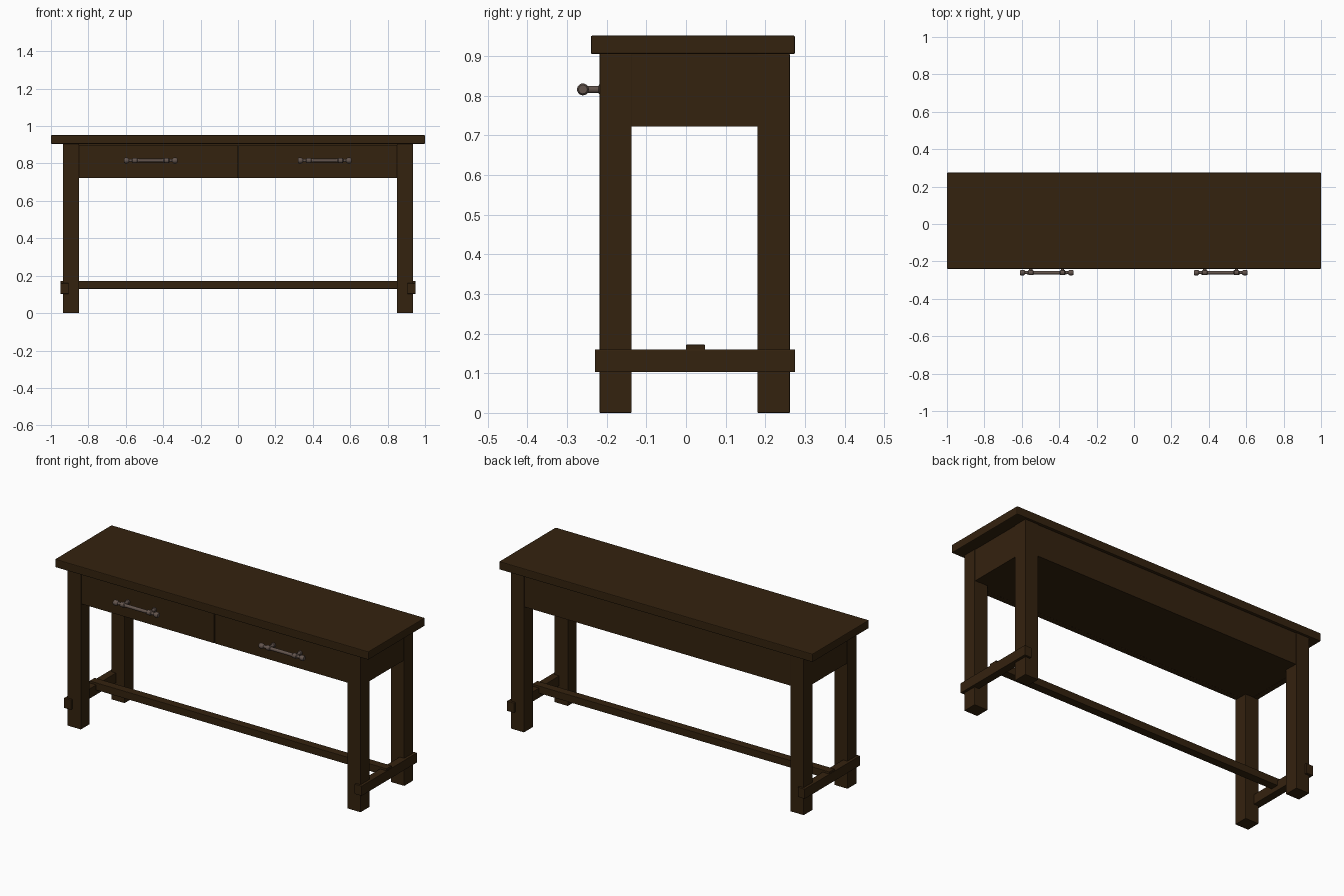
import bpy, bmesh, math
from mathutils import Matrix

if "Cube" in bpy.data.objects:
    bpy.data.objects.remove(bpy.data.objects["Cube"])


def material(name, rgb):
    m = bpy.data.materials.new(name)
    m.diffuse_color = (*rgb, 1)
    m.use_nodes = True
    m.node_tree.nodes["Principled BSDF"].inputs["Base Color"].default_value = m.diffuse_color
    return m


WOOD = material("dark_wood", (0.034, 0.016, 0.0045))
METAL = material("aged_metal", (0.125, 0.09, 0.075))


def finish(bm, name, mat):
    me = bpy.data.meshes.new(name)
    bmesh.ops.recalc_face_normals(bm, faces=bm.faces)
    bm.to_mesh(me)
    bm.free()
    me.materials.append(mat)
    ob = bpy.data.objects.new(name, me)
    bpy.context.collection.objects.link(ob)
    return ob


def box(name, x, y, z, bevel=0.0):
    bm = bmesh.new()
    size = [b - a for a, b in (x, y, z)]
    mid = [(a + b) / 2 for a, b in (x, y, z)]
    bmesh.ops.create_cube(bm, size=1, matrix=Matrix.Translation(mid) @ Matrix.Diagonal((*size, 1)))
    ob = finish(bm, name, WOOD)
    if bevel:
        mod = ob.modifiers.new("soft_edge", "BEVEL")
        mod.width = bevel
        mod.segments = 2
    return ob


def lathe(name, profile, matrix, sides=20):
    # profile is (position along axis, radius); spun round local z
    bm = bmesh.new()
    rings = [[bm.verts.new((r * math.cos(2 * math.pi * i / sides),
                            r * math.sin(2 * math.pi * i / sides), t)) for i in range(sides)]
             for t, r in profile]
    for a, b in zip(rings, rings[1:]):
        for i in range(sides):
            j = (i + 1) % sides
            bm.faces.new((a[i], a[j], b[j], b[i]))
    bm.faces.new(rings[0])
    bm.faces.new(rings[-1])
    bmesh.ops.transform(bm, matrix=matrix, verts=bm.verts)
    ob = finish(bm, name, METAL)
    bpy.ops.object.select_all(action="DESELECT")
    bpy.context.view_layer.objects.active = ob
    ob.select_set(True)
    bpy.ops.object.shade_smooth_by_angle(angle=math.radians(40))
    return ob


def span(side, a, b):
    return tuple(sorted((side * a, side * b)))


# Table top
box("table_top", (-1, 1), (-0.24, 0.275), (0.905, 0.952), 0.004)

# Legs, end panels and end stretchers
for side, word in ((-1, "left"), (1, "right")):
    box(f"{word}_front_leg", span(side, 0.85, 0.935), (-0.218, -0.137), (0, 0.906), 0.002)
    box(f"{word}_back_leg", span(side, 0.85, 0.935), (0.18, 0.262), (0, 0.906), 0.002)
    box(f"{word}_end_panel", span(side, 0.90, 0.931), (-0.139, 0.182), (0.723, 0.906))
    box(f"{word}_end_stretcher", span(side, 0.905, 0.95), (-0.23, 0.275), (0.103, 0.16), 0.002)

# Long stretcher
box("long_stretcher", (-0.948, 0.948), (0.0, 0.048), (0.13, 0.172), 0.002)

# Apron, drawer fronts and case bottom
box("back_apron", (-0.852, 0.852), (0.225, 0.258), (0.723, 0.906))
box("case_bottom", (-0.90, 0.90), (-0.18, 0.226), (0.724, 0.74))
box("left_drawer_front", (-0.85, -0.002), (-0.214, -0.18), (0.723, 0.9), 0.002)
box("right_drawer_front", (0.002, 0.85), (-0.214, -0.18), (0.723, 0.9), 0.002)
box("drawer_backing", (-0.852, 0.852), (-0.182, -0.17), (0.724, 0.906))

# Turned bar handles on two posts
half = [(0, 0.0095), (0.06, 0.0095), (0.070, 0.010), (0.074, 0.014), (0.096, 0.014),
        (0.100, 0.009), (0.115, 0.008), (0.119, 0.013), (0.124, 0.015), (0.138, 0.015), (0.143, 0.011)]
bar = [(-t, r) for t, r in reversed(half[1:])] + half
post = [(0, 0.013), (0.006, 0.013), (0.009, 0.009), (0.05, 0.009)]
for cx, word in ((-0.467, "left"), (0.463, "right")):
    lathe(f"{word}_handle_bar", bar,
          Matrix.Translation((cx, -0.26, 0.816)) @ Matrix.Rotation(math.pi / 2, 4, "Y"))
    for dx, end in ((-0.085, "left"), (0.085, "right")):
        lathe(f"{word}_handle_{end}_post", post,
              Matrix.Translation((cx + dx, -0.212, 0.816)) @ Matrix.Rotation(math.pi / 2, 4, "X"))
